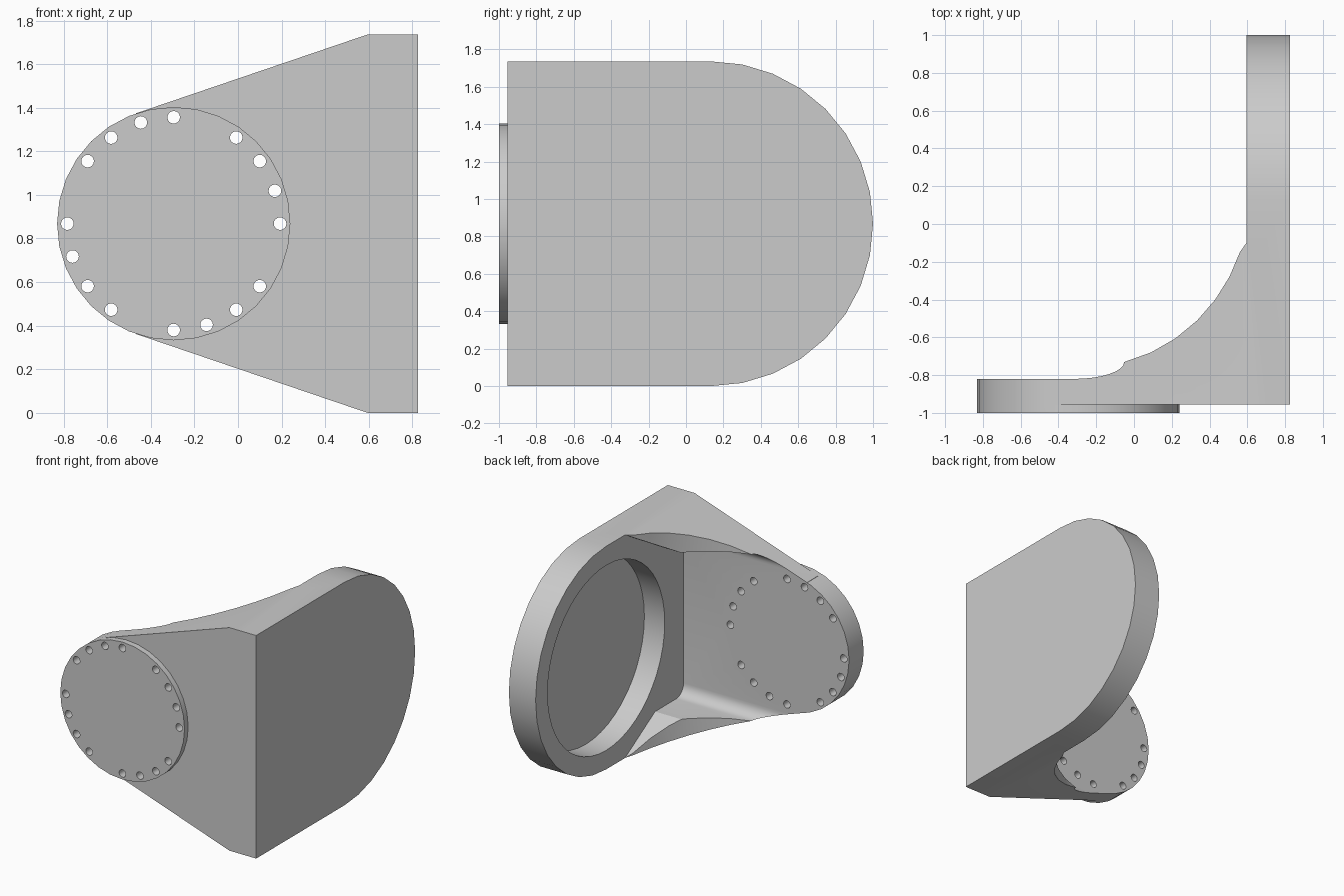
import bpy, bmesh
from math import sin, cos, acos, atan2, hypot, radians, pi

cube = bpy.data.objects.get("Cube")
if cube:
    bpy.data.objects.remove(cube, do_unlink=True)

MID = 0.868          # height of the mirror plane
TOP = 2 * MID
INNER = 0.595        # inner face of the side plate
DISC_X, DISC_R = -0.295, 0.535

grey = bpy.data.materials.new("plain_grey")
grey.use_nodes = True
colour = (0.6, 0.6, 0.6, 1)
grey.diffuse_color = colour
grey.node_tree.nodes["Principled BSDF"].inputs["Base Color"].default_value = colour


def prism(name, points, axis, low, high):
    """Extrude a flat outline along one axis; the outline uses the other two."""
    bm = bmesh.new()

    def place(p, d):
        co = list(p)
        co.insert("xyz".index(axis), d)
        return bm.verts.new(co)
    a = [place(p, low) for p in points]
    b = [place(p, high) for p in points]
    bm.faces.new(a)
    bm.faces.new(b[::-1])
    for i in range(len(a)):
        j = (i + 1) % len(a)
        bm.faces.new((a[i], b[i], b[j], a[j]))
    bmesh.ops.recalc_face_normals(bm, faces=bm.faces)
    mesh = bpy.data.meshes.new(name)
    bm.to_mesh(mesh)
    bm.free()
    mesh.materials.append(grey)
    obj = bpy.data.objects.new(name, mesh)
    bpy.context.collection.objects.link(obj)
    return obj


def arc(u, v, r, start, end, steps):
    angles = [radians(start + (end - start) * i / steps) for i in range(steps + 1)]
    return [(u + r * cos(t), v + r * sin(t)) for t in angles]


def circle(u, v, r, n):
    return arc(u, v, r, 0, 360, n)[:-1]


def combine(target, tool, operation):
    mod = target.modifiers.new(operation, "BOOLEAN")
    mod.object, mod.operation, mod.solver = tool, operation, "EXACT"
    bpy.context.view_layer.objects.active = target
    bpy.ops.object.modifier_apply(modifier=mod.name)
    bpy.data.objects.remove(tool, do_unlink=True)


def mirrored(points):
    return points + [(u, TOP - v) for u, v in reversed(points)]


# Tapered arm, tangent to the mounting disc
dx, dz = INNER - DISC_X, MID
t = atan2(dz, dx) + acos(DISC_R / hypot(dx, dz))
taper = [(DISC_X + DISC_R * cos(t), MID + DISC_R * sin(t)), (INNER, TOP), (0.7, TOP)]
bracket = prism("bracket", mirrored(taper), "y", -0.955, -0.08)

# Round mounting disc
disc = prism("mounting_disc", circle(DISC_X, MID, DISC_R, 32), "y", -1, -0.8)
combine(bracket, disc, "UNION")

# Concave sweep of the two ribs
sweep = [(-1.2, -0.73), (-0.05, -0.73), (0.09, -0.68), (0.22, -0.605), (0.335, -0.51),
         (0.43, -0.4), (0.505, -0.28), (0.56, -0.15), (INNER, -0.1), (INNER, 0.2), (-1.2, 0.2)]
combine(bracket, prism("sweep_cutter", sweep, "z", -0.5, 2.2), "DIFFERENCE")

# Channel between the ribs, with filleted corners and flared mouth
channel = arc(-0.73, 0.31, 0.09, 180, 270, 8) + [(-0.47, 0.22), (-0.1, 0), (0.2, -0.18)]
combine(bracket, prism("channel_cutter", mirrored(channel), "x", -1.2, INNER), "DIFFERENCE")

# Side plate with a round end
outline = [(-0.955, 0)] + arc(1 - MID, MID, MID, -90, 90, 16) + [(-0.955, TOP)]
combine(bracket, prism("side_plate", outline, "x", INNER, 0.825), "UNION")

# Shallow round recess in the inner face of the side plate
recess = prism("recess_cutter", circle(1 - MID, MID, 0.72, 48), "x", 0.4, 0.77)
combine(bracket, recess, "DIFFERENCE")

# Bolt holes, four in each quarter of the disc
for quarter in range(4):
    for step in range(4):
        a = radians(90 * quarter + 18 * step)
        hole = circle(DISC_X + 0.488 * cos(a), MID + 0.488 * sin(a), 0.029, 16)
        combine(bracket, prism("hole_cutter", hole, "y", -1.1, -0.76), "DIFFERENCE")

bpy.ops.object.select_all(action="DESELECT")
bracket.select_set(True)
bpy.context.view_layer.objects.active = bracket
bpy.ops.object.shade_smooth_by_angle(angle=radians(30))
